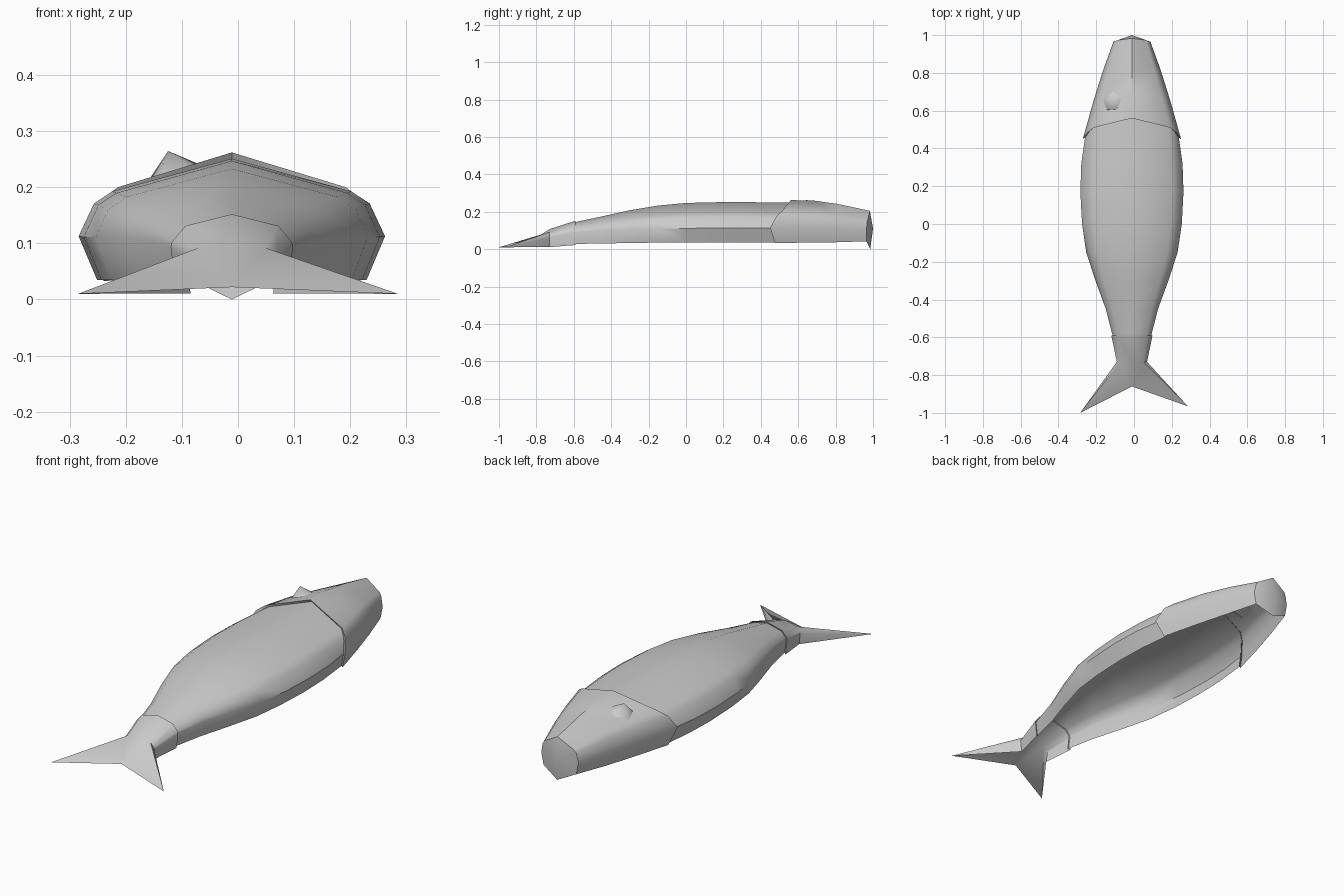
import bpy, bmesh, math

if "Cube" in bpy.data.objects:
    bpy.data.objects.remove(bpy.data.objects["Cube"])

CX = -0.011  # the fish sits slightly left of centre
# half cross-section (width factor, height factor), belly edge to shoulder
WIDE = [(0.88, 0), (1, 0.36), (0.9, 0.63), (0.78, 0.73)]
SLIM = [(0.92, 0), (1, 0.55), (0.98, 0.62), (0.76, 0.84)]


def section(y, w, zb, zt, t=0.0, skew=None):
    """Nine-point arch; t blends wide to slim, skew shifts y per profile point."""
    skew = skew or [0] * 5
    half = []
    for a, b, s in zip(WIDE, SLIM, skew):
        u = a[0] + (b[0] - a[0]) * t
        v = a[1] + (b[1] - a[1]) * t
        half.append((u * w, y + s, zb + v * (zt - zb)))
    left = [(CX - x, yy, z) for x, yy, z in half]
    right = [(CX + x, yy, z) for x, yy, z in reversed(half)]
    return left + [(CX, y + skew[4], zt)] + right


def loft(bm, rings):
    rows = [[bm.verts.new(p) for p in r] for r in rings]
    for a, b in zip(rows, rows[1:]):
        for i in range(len(a) - 1):
            bm.faces.new((a[i], a[i + 1], b[i + 1], b[i]))
    return rows


def finish(bm, name, angle=40):
    bmesh.ops.recalc_face_normals(bm, faces=bm.faces)
    # open shells: make sure the roof faces upward
    if sum(f.normal.z * f.calc_area() for f in bm.faces) < 0:
        bmesh.ops.reverse_faces(bm, faces=bm.faces)
    me = bpy.data.meshes.new(name)
    bm.to_mesh(me)
    bm.free()
    ob = bpy.data.objects.new(name, me)
    bpy.context.collection.objects.link(ob)
    bpy.ops.object.select_all(action='DESELECT')
    ob.select_set(True)
    bpy.context.view_layer.objects.active = ob
    bpy.ops.object.shade_smooth_by_angle(angle=math.radians(angle))
    return ob


COLLAR = [0.025, 0, 0.035, 0.06, 0.11]

# body: open-bottomed shell
bm = bmesh.new()
loft(bm, [
    section(-0.60, 0.100, 0.028, 0.143, 1),
    section(-0.45, 0.138, 0.030, 0.175, 0.7),
    section(-0.30, 0.193, 0.033, 0.208, 0.4),
    section(-0.15, 0.242, 0.035, 0.233, 0.15),
    section(0.00, 0.264, 0.035, 0.247),
    section(0.17, 0.273, 0.035, 0.251),
    section(0.32, 0.268, 0.035, 0.251),
    section(0.46, 0.248, 0.035, 0.250, 0, COLLAR),
])
finish(bm, "body")

# head: collar lip, tapering shell, closed snout with chin
bm = bmesh.new()
rows = loft(bm, [
    section(0.46, 0.244, 0.037, 0.248, 0, COLLAR),
    section(0.45, 0.260, 0.033, 0.262, 0, COLLAR),
    section(0.65, 0.204, 0.035, 0.260, 0, [0.01, 0, 0.01, 0.02, 0.03]),
    section(0.81, 0.154, 0.037, 0.242),
    section(0.965, 0.098, 0.042, 0.205, 0, [0, 0, 0.003, 0.008, 0.018]),
])
n = rows[-1]
mid = bm.verts.new((CX, 1.0, 0.11))
chin = bm.verts.new((CX, 0.985, 0.0))
for i in range(8):
    bm.faces.new((n[i], n[i + 1], mid))
bm.faces.new((n[0], mid, chin))
bm.faces.new((mid, n[8], chin))
finish(bm, "head")

# tail: lip, narrow stem and forked fin
bm = bmesh.new()
rows = loft(bm, [
    section(-0.595, 0.098, 0.028, 0.141, 1),
    section(-0.590, 0.109, 0.022, 0.152, 1),
    section(-0.73, 0.080, 0.011, 0.107, 1),
])
w = rows[-1]
notch = bm.verts.new((CX, -0.86, 0.022))
tips = [bm.verts.new((-0.285, -1.0, 0.01)), bm.verts.new((0.285, -0.965, 0.01))]
for side, tip in zip((w[:5], w[:3:-1]), tips):
    for a, b in zip(side[:3], side[1:4]):
        bm.faces.new((a, b, tip))
    bm.faces.new((side[3], notch, tip))
    bm.faces.new((side[3], side[4], notch))
finish(bm, "tail")

# eye: five-sided low dome lying on the sloping cheek
bpy.ops.mesh.primitive_cone_add(vertices=5, radius1=0.057, radius2=0, depth=0.045,
                                location=(-0.118, 0.645, 0.243),
                                rotation=(0, -0.29, 0))
eye = bpy.context.object
eye.name = "eye"
bpy.ops.object.shade_smooth_by_angle(angle=math.radians(60))
